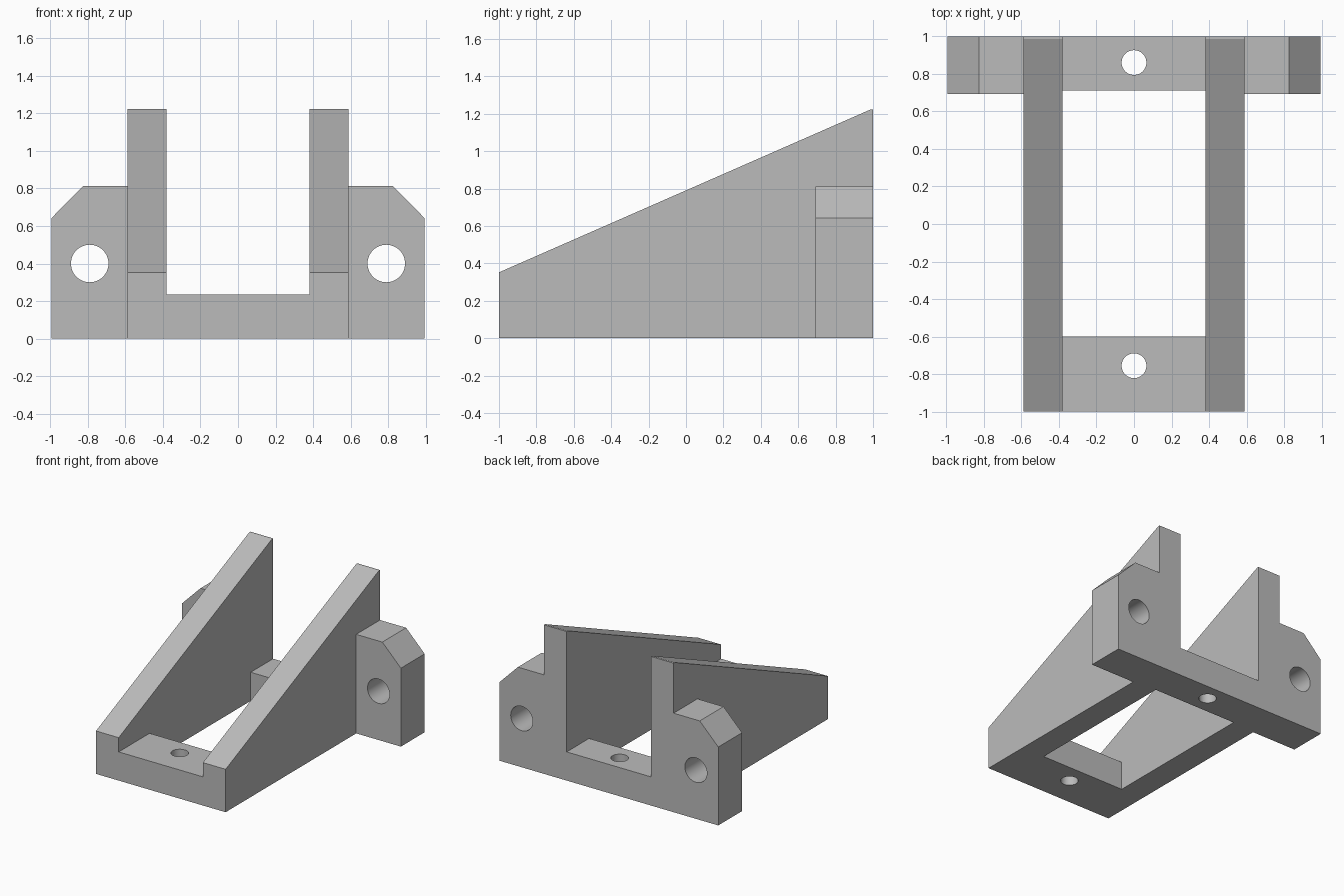
import bpy, bmesh, math
from mathutils import Vector

cube = bpy.data.objects.get("Cube")
if cube:
    bpy.data.objects.remove(cube, do_unlink=True)

grey = bpy.data.materials.new("plain grey")
grey.use_nodes = True
grey.diffuse_color = (0.5, 0.5, 0.5, 1)
grey.node_tree.nodes["Principled BSDF"].inputs["Base Color"].default_value = (0.5, 0.5, 0.5, 1)


def extrude(name, points, depth):
    """Solid made by sweeping a closed outline along the depth vector."""
    bm = bmesh.new()
    face = bm.faces.new([bm.verts.new(p) for p in points])
    swept = bmesh.ops.extrude_face_region(bm, geom=[face])["geom"]
    verts = [g for g in swept if isinstance(g, bmesh.types.BMVert)]
    bmesh.ops.translate(bm, verts=verts, vec=Vector(depth))
    bmesh.ops.recalc_face_normals(bm, faces=bm.faces[:])
    mesh = bpy.data.meshes.new(name)
    bm.to_mesh(mesh)
    bm.free()
    mesh.materials.append(grey)
    obj = bpy.data.objects.new(name, mesh)
    bpy.context.collection.objects.link(obj)
    return obj


def combine(target, other, operation):
    """Apply a boolean to the target and discard the other solid."""
    mod = target.modifiers.new("combine", "BOOLEAN")
    mod.object, mod.operation, mod.solver = other, operation, "EXACT"
    graph = bpy.context.evaluated_depsgraph_get()
    mesh = bpy.data.meshes.new_from_object(target.evaluated_get(graph))
    target.modifiers.clear()
    target.data = mesh
    bpy.data.objects.remove(other, do_unlink=True)


def crossbar(name, y0, y1):
    outline = [(-0.5, y0, 0), (0.5, y0, 0), (0.5, y1, 0), (-0.5, y1, 0)]
    return extrude(name, outline, (0, 0, 0.235))


def circle(radius, segments=48):
    turns = [2 * math.pi * i / segments for i in range(segments)]
    return [(radius * math.cos(t), radius * math.sin(t)) for t in turns]


# Front and back crossbars of the base
bracket = crossbar("angle_bracket", -1, -0.6)
combine(bracket, crossbar("back_crossbar", 0.71, 1), "UNION")

wall = [(-1, 0), (1, 0), (1, 1.222), (0.985, 1.222), (-1, 0.352)]
ear = [(0.5, 0), (0.993, 0), (0.993, 0.643), (0.825, 0.812), (0.5, 0.812)]
for side, label in ((1, "left"), (-1, "right")):
    # Sloped side wall and chamfered mounting ear
    combine(bracket, extrude(label + "_wall", [(side * 0.382, y, z) for y, z in wall],
                             (side * 0.206, 0, 0)), "UNION")
    combine(bracket, extrude(label + "_ear", [(side * x, 0.692, z) for x, z in ear],
                             (0, 0.308, 0)), "UNION")
    # Horizontal bolt hole through the ear
    combine(bracket, extrude("ear_hole", [(side * 0.79 + a, 0.5, 0.4 + b) for a, b in circle(0.1)],
                             (0, 1, 0)), "DIFFERENCE")

# Vertical bolt holes through the crossbars
for y in (-0.755, 0.86):
    combine(bracket, extrude("base_hole", [(a, y + b, -0.2) for a, b in circle(0.066)],
                             (0, 0, 0.8)), "DIFFERENCE")

# Merge coplanar faces and smooth only the hole walls
bm = bmesh.new()
bm.from_mesh(bracket.data)
bmesh.ops.remove_doubles(bm, verts=bm.verts[:], dist=0.0001)
bmesh.ops.dissolve_limit(bm, angle_limit=math.radians(0.5), verts=bm.verts[:], edges=bm.edges[:])
bm.to_mesh(bracket.data)
bm.free()
bpy.ops.object.select_all(action="DESELECT")
bracket.select_set(True)
bpy.context.view_layer.objects.active = bracket
bpy.ops.object.shade_smooth_by_angle(angle=math.radians(15))
